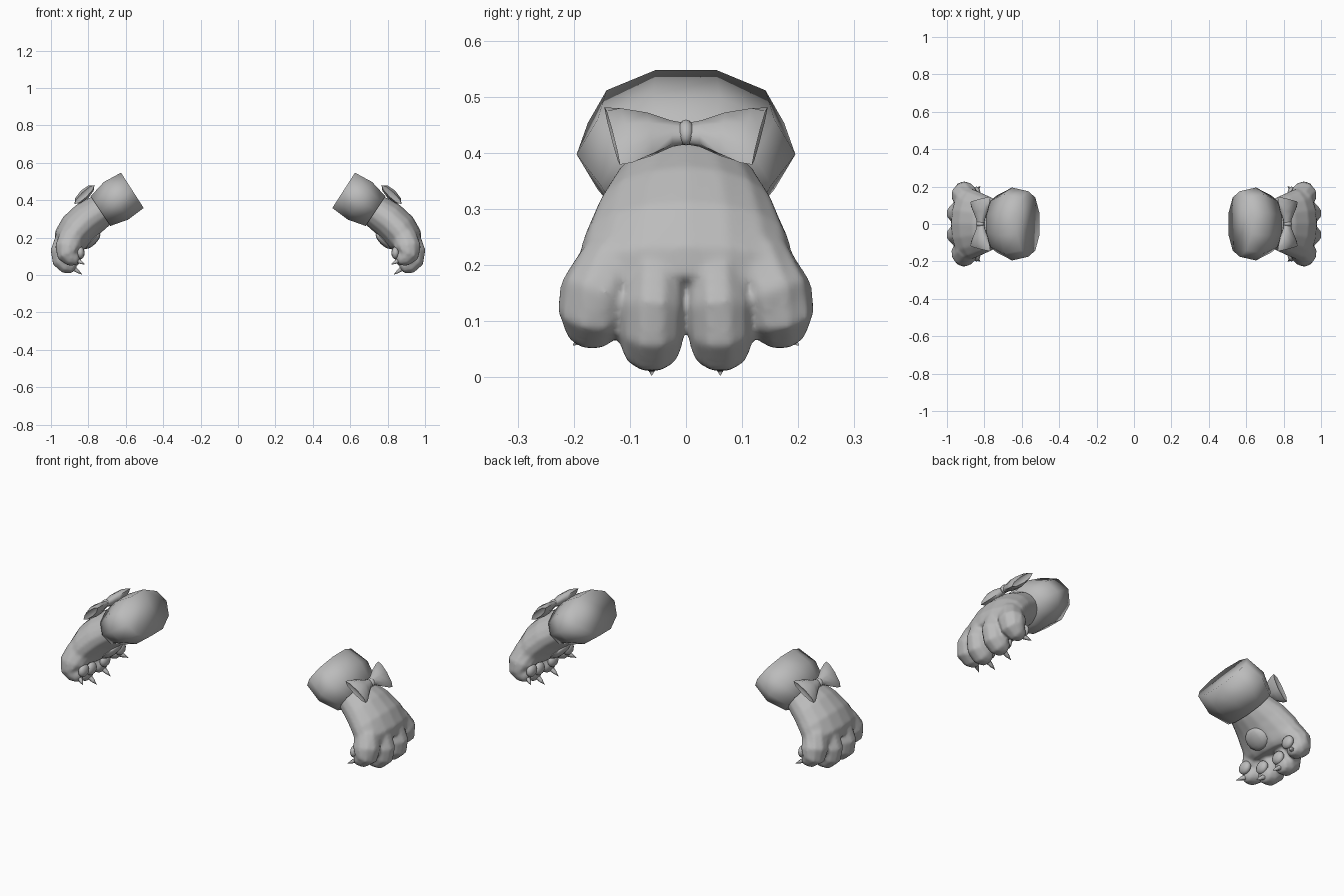
import bpy, bmesh, math
from mathutils import Vector, Matrix

if "Cube" in bpy.data.objects:
    bpy.data.objects.remove(bpy.data.objects["Cube"])

grey = bpy.data.materials.new("soft_grey")
grey.diffuse_color = (0.5, 0.5, 0.5, 1)
grey.use_nodes = True
grey.node_tree.nodes["Principled BSDF"].inputs["Base Color"].default_value = grey.diffuse_color


def finish(name, bm, both_y=False, angle=60, blend=False):
    """Store a part and mirror it to the other paw (and across y if paired)."""
    bmesh.ops.recalc_face_normals(bm, faces=bm.faces)
    me = bpy.data.meshes.new(name)
    bm.to_mesh(me)
    bm.free()
    me.materials.append(grey)
    ob = bpy.data.objects.new(name, me)
    bpy.context.collection.objects.link(ob)
    for p in me.polygons:
        p.use_smooth = True
    if blend:  # fuse overlapping volumes into one soft skin
        rem = ob.modifiers.new("fuse", 'REMESH')
        rem.mode, rem.voxel_size, rem.use_smooth_shade = 'VOXEL', 0.008, True
        smo = ob.modifiers.new("soften", 'SMOOTH')
        smo.factor, smo.iterations = 0.5, 6
    elif angle < 180:
        bpy.ops.object.select_all(action='DESELECT')
        ob.select_set(True)
        bpy.context.view_layer.objects.active = ob
        bpy.ops.object.shade_smooth_by_angle(angle=math.radians(angle))
    mod = ob.modifiers.new("mirror", 'MIRROR')
    mod.use_axis = (True, both_y, False)
    mod.use_mirror_merge = False
    return ob


def loft(sections, sides=10, ref=(0, 1, 0), tip=0.0, bm=None, flip=1):
    """Skin elliptical rings (x, y, z, half width along ref, half thickness)."""
    bm = bm or bmesh.new()
    pts = [Vector((s[0], s[1] * flip, s[2])) for s in sections]
    rings = []
    for i, s in enumerate(sections):
        t = (pts[min(i + 1, len(pts) - 1)] - pts[max(i - 1, 0)]).normalized()
        side = Vector(ref)
        side = (side - t * side.dot(t)).normalized()
        nrm = t.cross(side)
        rings.append([bm.verts.new(pts[i] + side * s[3] * math.cos(a) + nrm * s[4] * math.sin(a))
                      for a in (math.tau * k / sides for k in range(sides))])
    for a, b in zip(rings, rings[1:]):
        for k in range(sides):
            j = (k + 1) % sides
            bm.faces.new((a[k], a[j], b[j], b[k]))
    bm.faces.new(rings[0][::-1])
    end = bm.verts.new(pts[-1] + (pts[-1] - pts[-2]).normalized() * tip)
    for k in range(sides):
        bm.faces.new((rings[-1][k], rings[-1][(k + 1) % sides], end))
    return bm


def pad(loc, size, tilt):
    """Flattened ball, turned about y so its thin axis faces the palm side."""
    bm = bmesh.new()
    bmesh.ops.create_uvsphere(bm, u_segments=12, v_segments=8, radius=1)
    m = Matrix.Translation(loc) @ Matrix.Rotation(tilt, 4, 'Y') @ Matrix.Diagonal((*size, 1))
    bmesh.ops.transform(bm, matrix=m, verts=bm.verts)
    return bm


# Bulging cuff, softly shaded over its closed end
finish("cuff", loft([(.565, 0, .453, .175, .118), (.652, 0, .397, .195, .126),
                     (.735, 0, .342, .152, .100)]), angle=180)

# Hand with four fingers fused in
inner = [(.865, .050, .265, .045, .050), (.915, .054, .190, .056, .066),
         (.937, .058, .125, .059, .068), (.930, .061, .080, .058, .066),
         (.908, .062, .054, .055, .054), (.878, .062, .042, .042, .036)]
outer = [(.840, .095, .275, .050, .050), (.890, .130, .200, .064, .070),
         (.908, .158, .145, .070, .072), (.905, .166, .110, .065, .064),
         (.884, .169, .088, .050, .046), (.858, .171, .080, .034, .030)]
hand = loft([(.70, 0, .365, .115, .080), (.742, 0, .338, .132, .092),
             (.803, 0, .297, .160, .100), (.857, 0, .245, .184, .102),
             (.893, 0, .190, .198, .096), (.905, 0, .155, .180, .078)],
            sides=16, tip=.015)
for sign in (1, -1):
    loft(inner, tip=.016, bm=hand, flip=sign)
    loft(outer, tip=.016, bm=hand, flip=sign)
finish("hand", hand, blend=True)

# Claws
for name, a, b in (("inner_claw", (.880, .061, .036), (.832, .061, .002)),
                   ("outer_claw", (.862, .174, .080), (.818, .202, .056))):
    a, b = Vector(a), Vector(b)
    m = a.lerp(b, .5)
    finish(name, loft([(*a, .015, .015), (*m, .010, .010)], sides=6,
                      tip=(b - m).length), both_y=True)

# Palm pad and finger pads
finish("palm_pad", pad((.780, 0, .184), (.024, .068, .058), math.radians(-45)))
finish("inner_finger_pad", pad((.866, .061, .084), (.022, .038, .034), 0), both_y=True)
finish("outer_finger_pad", pad((.842, .162, .118), (.022, .038, .034), 0), both_y=True)

# Bow: pinched wings, wider along the upper edge, and a small knot
up = Vector((-.72, 0, .69))
mid = Vector((.820, 0, .433))
bow = loft([(.820, .000, .434, .022, .016), (.820, .025, .434, .027, .020),
            (.819, .065, .433, .050, .028), (.821, .108, .431, .070, .028),
            (.821, .132, .430, .074, .016)], sides=8, ref=up, tip=-.010)
for v in bow.verts:
    v.co.y *= 1 + 1.2 * up.dot(v.co - mid)
finish("bow_wing", bow, both_y=True)
finish("bow_knot", pad((.823, 0, .436), (.021, .015, .025), math.radians(-46)))
